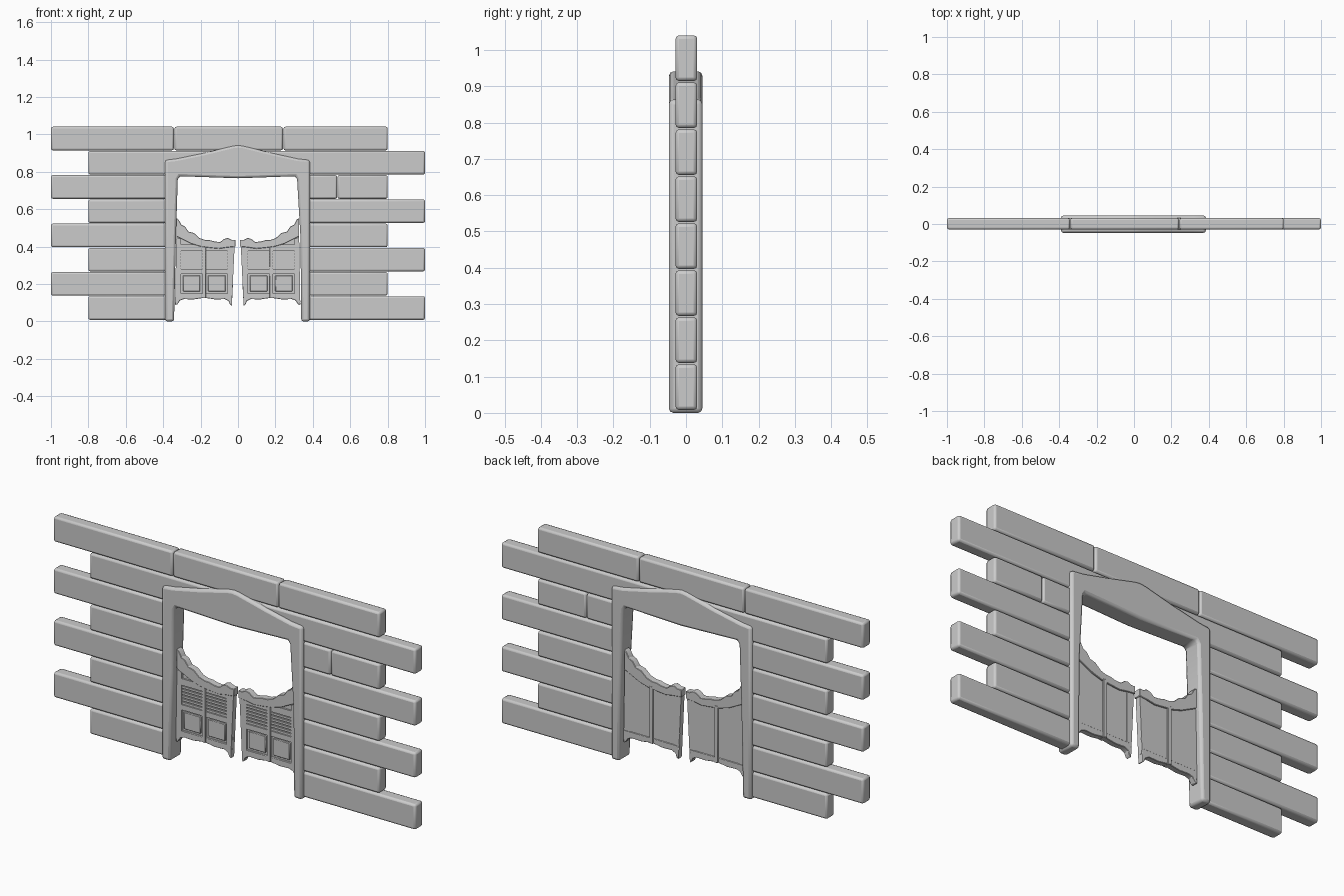
import bpy, bmesh

def extrude(name, pts, y0, y1, bevel=0.0, seg=2):
    """Extrude an x-z outline from y0 to y1, with optional rounded edges."""
    bm = bmesh.new()
    face = bm.faces.new([bm.verts.new((x, y0, z)) for x, z in pts])
    ext = bmesh.ops.extrude_face_region(bm, geom=[face])
    for v in ext["geom"]:
        if isinstance(v, bmesh.types.BMVert):
            v.co.y = y1
    bmesh.ops.recalc_face_normals(bm, faces=bm.faces)
    me = bpy.data.meshes.new(name)
    bm.to_mesh(me)
    bm.free()
    ob = bpy.data.objects.new(name, me)
    bpy.context.collection.objects.link(ob)
    if bevel:
        mod = ob.modifiers.new("rounding", "BEVEL")
        mod.width, mod.segments = bevel, seg
        mod.limit_method, mod.angle_limit = "ANGLE", 0.6
    bpy.ops.object.select_all(action="DESELECT")
    ob.select_set(True)
    bpy.context.view_layer.objects.active = ob
    bpy.ops.object.shade_smooth_by_angle(angle=0.6)
    return ob

def rect(x0, x1, z0, z1):
    return [(x0, z0), (x1, z0), (x1, z1), (x0, z1)]

# Wall planks: staggered rows on both sides of the doorway
PITCH = 0.1295
for row in range(8):
    lo, hi = (-0.8, 1.0) if row % 2 == 0 else (-1.0, 0.8)
    if row < 5:
        spans = [(lo, -0.36), (0.355, hi)]
    elif row == 5:
        spans = [(lo, -0.36), (0.355, 0.53), (0.532, hi)]
    elif row == 6:
        spans = [(lo, hi)]
    else:
        spans = [(lo, -0.343), (-0.34, 0.24), (0.243, hi)]
    z = 0.008 + row * PITCH
    for a, b in spans:
        extrude("wall_plank", rect(a, b, z, z + 0.126), -0.029, 0.031, 0.01)

# Door frame with a peaked header
frame = [(-0.342, 0), (-0.39, 0), (-0.39, 0.862), (-0.33, 0.869), (-0.18, 0.90),
         (-0.03, 0.937), (0, 0.941), (0.03, 0.937), (0.18, 0.90), (0.32, 0.869),
         (0.384, 0.862), (0.384, 0), (0.338, 0), (0.334, 0.45), (0.316, 0.76),
         (0.306, 0.776), (0, 0.765), (-0.312, 0.776), (-0.322, 0.76), (-0.332, 0.45)]
extrude("door_frame", frame, -0.047, 0.045, 0.012)

# Swing door outlines (left leaf)
top_curve = [(-0.33, 0.552), (-0.318, 0.545), (-0.303, 0.517), (-0.283, 0.507),
             (-0.265, 0.48), (-0.235, 0.472), (-0.205, 0.445), (-0.175, 0.435),
             (-0.15, 0.434), (-0.125, 0.427), (-0.095, 0.424), (-0.075, 0.44),
             (-0.055, 0.446), (-0.035, 0.436), (-0.013, 0.436)]
rail_low = [(-0.013, 0.40), (-0.06, 0.395), (-0.1, 0.388), (-0.15, 0.393),
            (-0.2, 0.40), (-0.25, 0.415), (-0.3, 0.44), (-0.33, 0.455)]
foot = [(-0.033, 0.083), (-0.043, 0.09), (-0.05, 0.108), (-0.07, 0.119), (-0.12, 0.117),
        (-0.18, 0.126), (-0.24, 0.117), (-0.29, 0.119), (-0.31, 0.112), (-0.325, 0.09),
        (-0.336, 0.088)]
COLUMNS = [(-0.302, -0.194), (-0.168, -0.058)]

def swing_door(side, flip):
    def part(name, pts, y0, y1, bevel=0.0, seg=1):
        if flip:
            pts = [(-x - 0.003, z) for x, z in pts]
        extrude(side + "_door_" + name, pts, y0, y1, bevel, seg)

    # Backing panel, top rail and bottom rail
    part("backing", top_curve[:1] + [(-0.3, 0.46), (-0.2, 0.42), (-0.02, 0.41),
         (-0.03, 0.125), (-0.33, 0.125)], -0.001, 0.015)
    part("top_rail", top_curve + rail_low, -0.014, 0.022, 0.002)
    part("bottom_rail", foot + [(-0.335, 0.15), (-0.031, 0.15)], -0.010, 0.018, 0.002)
    # Upright stiles and centre bar
    part("outer_stile", [(-0.336, 0.1), (-0.304, 0.13), (-0.304, 0.44), (-0.33, 0.45)],
         -0.010, 0.017)
    part("inner_stile", [(-0.056, 0.12), (-0.033, 0.09), (-0.018, 0.405), (-0.056, 0.405)],
         -0.010, 0.017)
    part("centre_bar", rect(-0.191, -0.171, 0.124, 0.41), -0.013, 0.023, 0.002)
    # Cross rails around the louvres and the square panels
    part("middle_rail", rect(-0.33, -0.035, 0.254, 0.28), -0.010, 0.015)
    part("upper_rail", rect(-0.32, -0.03, 0.377, 0.41), -0.010, 0.015)
    for a, b in COLUMNS:
        part("square_panel", rect(a + 0.008, b - 0.008, 0.160, 0.246), -0.008, 0.002, 0.003)
        for i in range(6):
            z = 0.283 + i * 0.0158
            part("louvre", rect(a - 0.003, b + 0.003, z, z + 0.0105), -0.008, 0.002)

swing_door("left", False)
swing_door("right", True)
